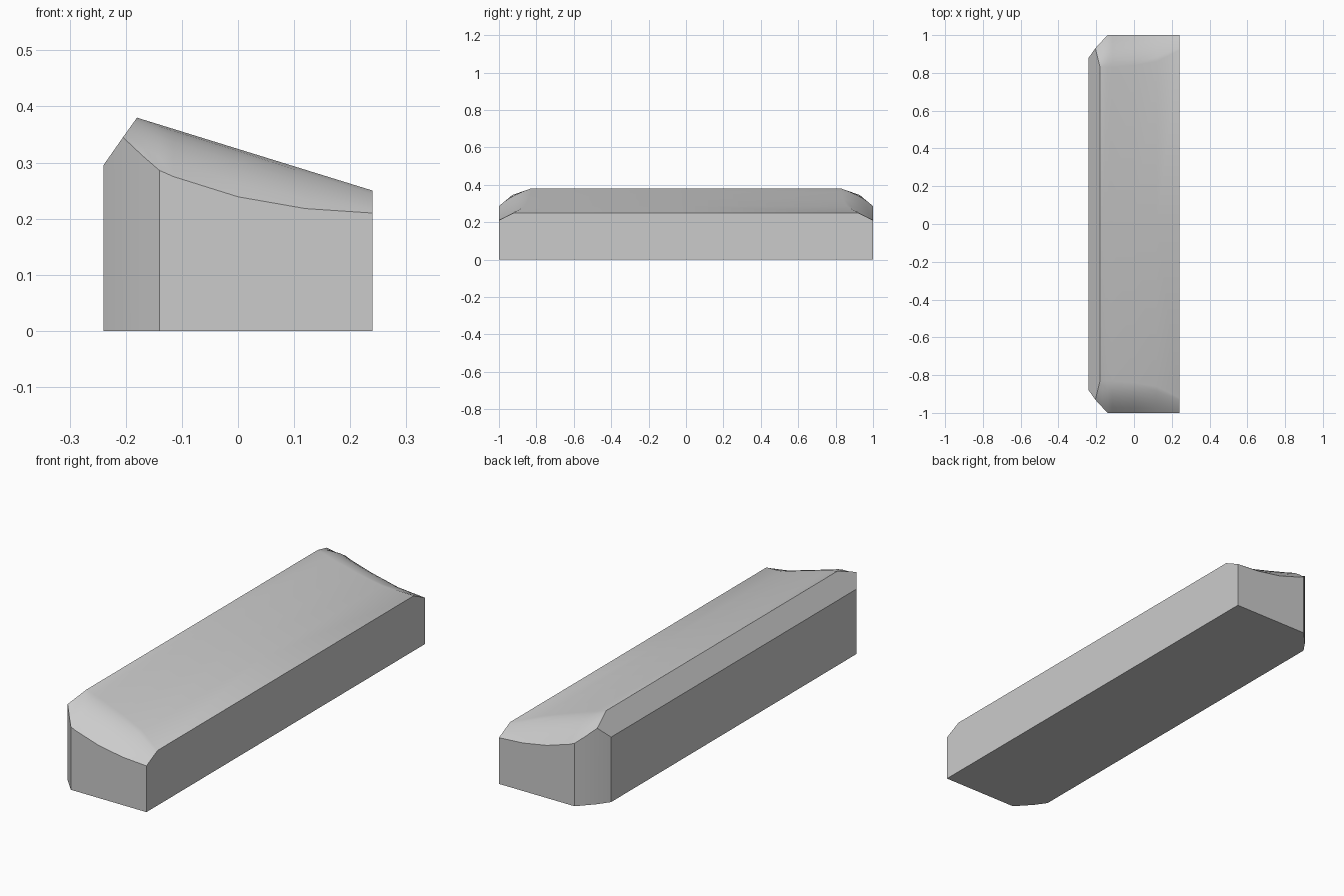
import bpy
import bmesh
from mathutils import Vector

cube = bpy.data.objects.get("Cube")
if cube:
    bpy.data.objects.remove(cube, do_unlink=True)

# Main dimensions
HALF, LENGTH = 0.24, 1.0
RIDGE_X, RIDGE_Z, EDGE_Z = -0.18, 0.38, 0.25
SHOULDER = Vector((-HALF, 0.88, 0.295))
ROWS = 6


def slope_z(x):
    """Height of the sloping flat top."""
    return RIDGE_Z + (EDGE_Z - RIDGE_Z) * (x - RIDGE_X) / (HALF - RIDGE_X)


# Rolled end of the top: start x, start y, end point, bulge above the chord
columns = [
    (RIDGE_X, 0.83, (-0.205, 0.93, 0.345), 0.0),
    (-0.165, 0.83, (-0.17, 0.968, 0.312), 0.010),
    (-0.14, 0.83, (-0.14, LENGTH, 0.286), 0.018),
    (-0.115, 0.83, (-0.115, LENGTH, 0.275), 0.019),
    (0.0, 0.84, (0.0, LENGTH, 0.239), 0.019),
    (0.12, 0.86, (0.12, LENGTH, 0.218), 0.010),
    (HALF, 0.92, (HALF, LENGTH, 0.21), 0.0),
]

bm = bmesh.new()

# Top surface: one long flat row, then the rolled end
grid = []
for x, y, end, bulge in columns:
    start, end = Vector((x, y, slope_z(x))), Vector(end)
    column = [bm.verts.new((x, 0, slope_z(x)))]
    for i in range(ROWS + 1):
        t = i / ROWS
        point = start.lerp(end, t)
        point.z += bulge * 4 * t * (1 - t)
        column.append(bm.verts.new(point))
    grid.append(column)
for a, b in zip(grid, grid[1:]):
    for i in range(ROWS + 1):
        bm.faces.new((a[i], b[i], b[i + 1], a[i + 1]))

# Chamfer along the high side
shoulder_mid = bm.verts.new((-HALF, 0, SHOULDER.z))
shoulder_end = bm.verts.new(SHOULDER)
bm.faces.new([shoulder_mid] + grid[0] + [shoulder_end])

# Walls: high side, cut corner and end
rim = [shoulder_mid, shoulder_end] + [c[-1] for c in grid]
base = [bm.verts.new((v.co.x, v.co.y, 0)) for v in rim]
for i in range(len(rim) - 1):
    bm.faces.new((rim[i], rim[i + 1], base[i + 1], base[i]))

# Low side wall and underside
low_mid = bm.verts.new((HALF, 0, 0))
bm.faces.new(grid[-1] + [base[-1], low_mid])
bm.faces.new(base + [low_mid])

bmesh.ops.recalc_face_normals(bm, faces=bm.faces)
# The half shell is open at the middle, so confirm the underside looks down
bm.normal_update()
underside = min(bm.faces, key=lambda f: f.calc_center_median().z)
if underside.normal.z > 0:
    bmesh.ops.reverse_faces(bm, faces=bm.faces)

mesh = bpy.data.meshes.new("sloped_block")
bm.to_mesh(mesh)
bm.free()
block = bpy.data.objects.new("sloped_block", mesh)
bpy.context.collection.objects.link(block)

# Plain grey material
grey = bpy.data.materials.new("plain_grey")
grey.use_nodes = True
grey.diffuse_color = (0.6, 0.6, 0.6, 1)
grey.node_tree.nodes["Principled BSDF"].inputs["Base Color"].default_value = grey.diffuse_color
mesh.materials.append(grey)

# Smooth shading with crisp edges, then mirror the half front to back
bpy.ops.object.select_all(action="DESELECT")
block.select_set(True)
bpy.context.view_layer.objects.active = block
bpy.ops.object.shade_smooth_by_angle(angle=0.42)
mirror = block.modifiers.new("mirror_ends", "MIRROR")
mirror.use_axis = (False, True, False)
